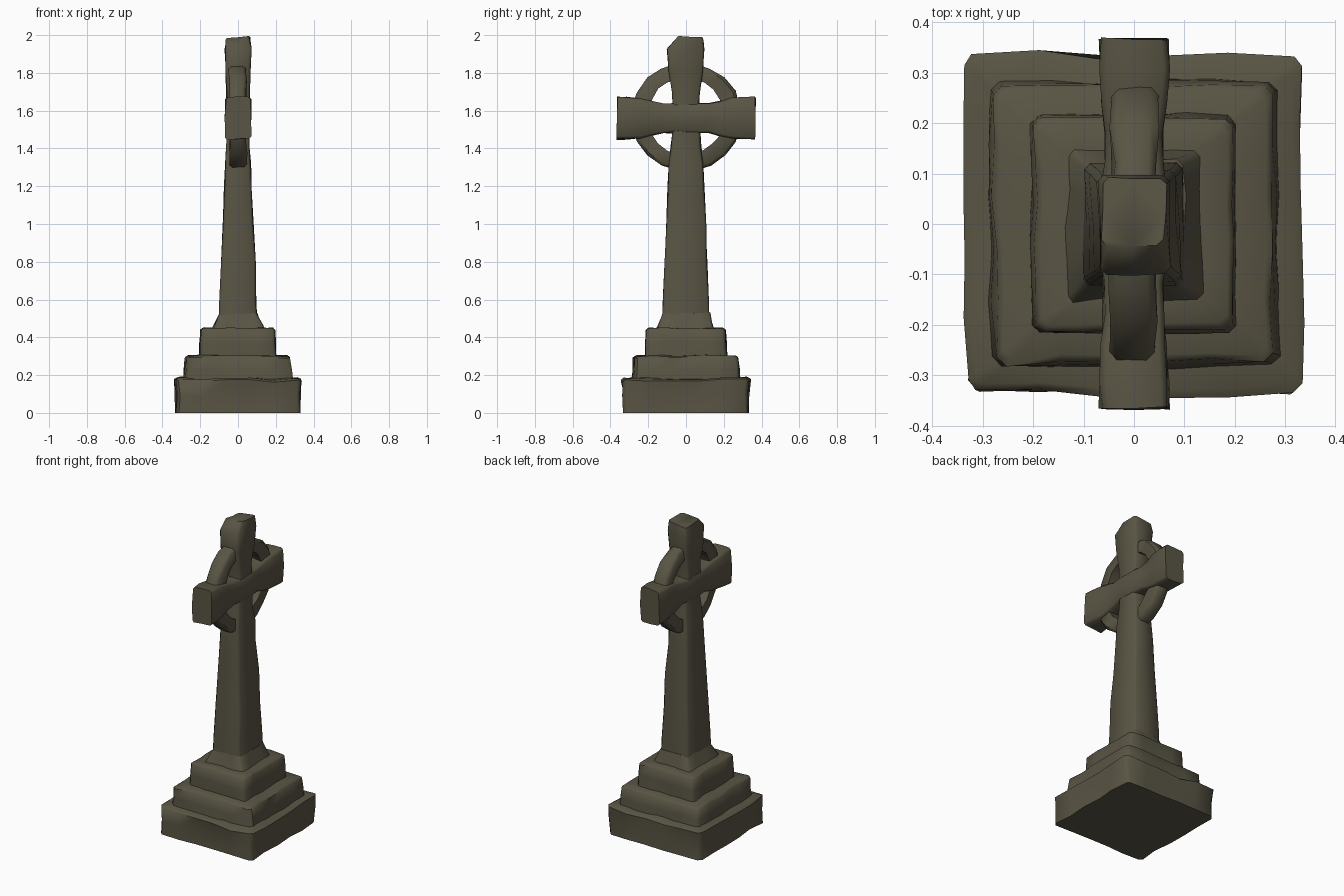
import bpy, bmesh, math
from mathutils import Vector, noise

cube = bpy.data.objects.get("Cube")
if cube:
    bpy.data.objects.remove(cube)

# One weathered stone colour
stone = bpy.data.materials.new("weathered stone")
stone.use_nodes = True
colour = (0.10, 0.09, 0.058, 1)
stone.diffuse_color = colour
bsdf = stone.node_tree.nodes["Principled BSDF"]
bsdf.inputs["Base Color"].default_value = colour
bsdf.inputs["Roughness"].default_value = 0.9


def finish(name, bm, wear, angle=50):
    """Wear the surface with gentle noise and make a smooth-shaded object."""
    for v in bm.verts:
        on_ground = v.co.z < 0.001
        v.co += noise.noise_vector(v.co * 9 + Vector((3, 1, 7))) * wear
        if on_ground:
            v.co.z = 0
    bmesh.ops.recalc_face_normals(bm, faces=bm.faces)
    mesh = bpy.data.meshes.new(name)
    bm.to_mesh(mesh)
    bm.free()
    mesh.materials.append(stone)
    obj = bpy.data.objects.new(name, mesh)
    bpy.context.collection.objects.link(obj)
    bpy.ops.object.select_all(action="DESELECT")
    obj.select_set(True)
    bpy.context.view_layer.objects.active = obj
    bpy.ops.object.shade_smooth_by_angle(angle=math.radians(angle))
    return obj


def outline(hx, hy, chip, n):
    """Rectangle with chipped corners and n spans along each side."""
    corners = [(hx, -hy), (hx, hy), (-hx, hy), (-hx, -hy)]
    points = []
    for i in range(4):
        a, b = Vector(corners[i]), Vector(corners[(i + 1) % 4])
        step = (b - a).normalized() * chip
        points += [(a + step).lerp(b - step, k / n) for k in range(n + 1)]
    return points


def stone_block(name, sections, wear=0.01, chip=0.012, n=4, place=None, tilt=(0, 0)):
    """Loft sections (height, half x, half y, centre y), with a tilted top."""
    bm = bmesh.new()
    rings = []
    for i, (z, hx, hy, cy) in enumerate(sections):
        top = i == len(sections) - 1
        ring = []
        for x, y in outline(hx, hy, chip, n):
            lift = x * tilt[0] + y * tilt[1] if top else 0
            co = Vector((x, y + cy, z + lift))
            ring.append(bm.verts.new(place(co) if place else co))
        rings.append(ring)
    count = len(rings[0])
    for low, high in zip(rings, rings[1:]):
        for k in range(count):
            m = (k + 1) % count
            bm.faces.new((low[k], low[m], high[m], high[k]))
    bm.faces.new(rings[0][::-1])
    bm.faces.new(rings[-1])
    return finish(name, bm, wear)


# Three worn steps
stone_block("bottom_step", [
    (0, 0.325, 0.33, 0), (0.09, 0.327, 0.33, 0), (0.172, 0.335, 0.335, 0),
    (0.182, 0.32, 0.32, 0), (0.186, 0.25, 0.25, 0)], wear=0.018, chip=0.018, n=5)
stone_block("middle_step", [
    (0.15, 0.288, 0.285, 0), (0.23, 0.282, 0.28, 0), (0.293, 0.275, 0.275, 0),
    (0.302, 0.262, 0.262, 0), (0.305, 0.18, 0.18, 0)], wear=0.012, chip=0.018, n=5)
stone_block("top_step", [
    (0.28, 0.203, 0.218, 0), (0.37, 0.199, 0.214, 0), (0.438, 0.195, 0.21, 0),
    (0.448, 0.183, 0.197, 0), (0.45, 0.12, 0.14, 0)], wear=0.01, chip=0.015, n=5)

# Mortar skirt round the foot of the shaft
stone_block("shaft_foot", [
    (0.43, 0.14, 0.155, 0), (0.46, 0.128, 0.145, 0), (0.53, 0.098, 0.122, 0)],
    wear=0.014)

# Tapering shaft, waist behind the arms, and flared head
stone_block("shaft_and_head", [
    (0.43, 0.102, 0.125, 0), (0.6, 0.097, 0.118, 0), (0.8, 0.089, 0.11, 0),
    (1.0, 0.08, 0.103, 0), (1.2, 0.072, 0.095, 0), (1.32, 0.068, 0.09, 0),
    (1.42, 0.06, 0.078, 0), (1.5, 0.06, 0.074, 0), (1.62, 0.06, 0.07, 0),
    (1.7, 0.058, 0.072, 0), (1.81, 0.066, 0.09, 0), (1.925, 0.068, 0.098, -0.002),
    (1.985, 0.062, 0.066, 0.024)],
    wear=0.008, n=2, tilt=(0.15, -0.08))


# Two flared arms running front and back
for name, side in (("front_arm", -1), ("back_arm", 1)):
    stone_block(name, [
        (0, 0.064, 0.08, 0), (0.06, 0.064, 0.078, 0), (0.12, 0.058, 0.079, 0),
        (0.18, 0.059, 0.092, 0), (0.24, 0.064, 0.106, 0), (0.31, 0.067, 0.11, 0),
        (0.367, 0.067, 0.111, 0)], wear=0.009, n=2,
        place=lambda p, s=side: Vector((p.x, p.z * s, p.y + 1.56)))

# Ring joining the arms to the shaft
bm = bmesh.new()
loops = []
segments = 20
for i in range(segments):
    a = 2 * math.pi * (i + 0.5) / segments
    loops.append([bm.verts.new((x, r * math.cos(a), 1.568 + r * math.sin(a)))
                  for x, r in ((-0.042, 0.205), (-0.045, 0.275), (-0.03, 0.29),
                               (0.03, 0.29), (0.045, 0.275), (0.042, 0.205))])
for i in range(segments):
    p, q = loops[i], loops[(i + 1) % segments]
    for k in range(len(p)):
        m = (k + 1) % len(p)
        bm.faces.new((p[k], p[m], q[m], q[k]))
finish("cross_ring", bm, 0.012)
